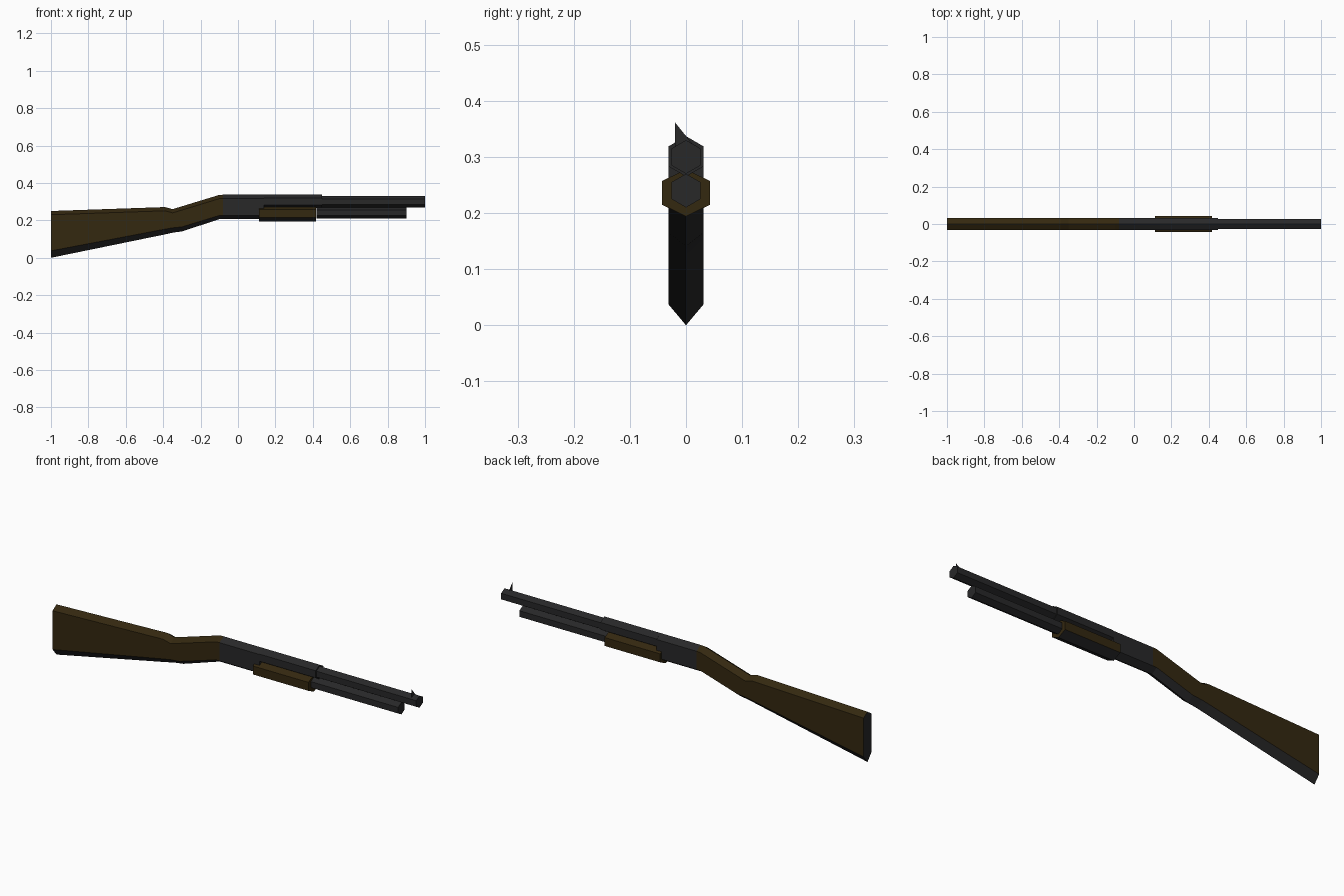
import bpy, bmesh

if "Cube" in bpy.data.objects:
    bpy.data.objects.remove(bpy.data.objects["Cube"])


def material(name, rgb):
    m = bpy.data.materials.new(name)
    m.diffuse_color = (*rgb, 1)
    m.use_nodes = True
    m.node_tree.nodes["Principled BSDF"].inputs["Base Color"].default_value = m.diffuse_color
    return m


steel = material("dark_steel", (0.021, 0.021, 0.022))
wood = material("dark_walnut", (0.034, 0.021, 0.005))


def loft(name, sections, mats, rule=None):
    """Six-sided body through sections (x, half_width, top, bottom, top_chamfer, bottom_chamfer)."""
    bm = bmesh.new()
    rings = []
    for x, w, t, b, ct, cb in sections:
        outline = [(0, t), (w, t - ct), (w, b + cb), (0, b), (-w, b + cb), (-w, t - ct)]
        rings.append([bm.verts.new((x, y, z)) for y, z in outline])
    for r, s in zip(rings, rings[1:]):
        for i in range(6):
            j = (i + 1) % 6
            bm.faces.new((r[i], r[j], s[j], s[i]))
    bm.faces.new(rings[0])
    bm.faces.new(rings[-1])
    bmesh.ops.recalc_face_normals(bm, faces=bm.faces[:])
    bm.normal_update()
    if rule:
        for f in bm.faces:
            f.material_index = rule(f.normal)
    return finish(name, bm, mats)


def finish(name, bm, mats):
    me = bpy.data.meshes.new(name)
    bm.to_mesh(me)
    bm.free()
    for m in mats:
        me.materials.append(m)
    ob = bpy.data.objects.new(name, me)
    bpy.context.collection.objects.link(ob)
    return ob


def hex_tube(name, x0, x1, z, w, r, mats, rule=None):
    return loft(name, [(x, w, z + r, z - r, r * 0.5, r * 0.5) for x in (x0, x1)], mats, rule)


# underside and butt end of the wooden parts are steel coloured
def underside(n):
    return 1 if n.z < -0.3 or n.x < -0.9 else 0


# stock and grip
loft("stock", [
    (-1.00, 0.031, 0.250, 0.000, 0.020, 0.037),
    (-0.39, 0.031, 0.271, 0.125, 0.020, 0.028),
    (-0.35, 0.031, 0.260, 0.134, 0.020, 0.026),
    (-0.30, 0.031, 0.275, 0.141, 0.020, 0.024),
    (-0.10, 0.031, 0.336, 0.206, 0.020, 0.020),
    (-0.08, 0.031, 0.337, 0.206, 0.020, 0.020),
], [wood, steel], underside)

# receiver and its forward sleeve around the barrel
loft("receiver", [(x, 0.031, 0.337, 0.206, 0.020, 0.020) for x in (-0.08, 0.14)], [steel])
hex_tube("barrel_sleeve", 0.14, 0.45, 0.301, 0.031, 0.036, [steel])

# barrel, magazine tube and pump grip
hex_tube("barrel", 0.45, 1.0, 0.300, 0.026, 0.030, [steel])
hex_tube("magazine_tube", 0.42, 0.9, 0.240, 0.026, 0.030, [steel])
hex_tube("pump_grip", 0.112, 0.418, 0.236, 0.043, 0.042, [wood, steel],
         lambda n: 1 if n.z < -0.3 else 0)

# thin front sight blade
bm = bmesh.new()
bm.faces.new([bm.verts.new((0.97, y, z))
              for y, z in ((-0.02, 0.31), (0.022, 0.31), (-0.02, 0.362))])
finish("front_sight", bm, [steel])
